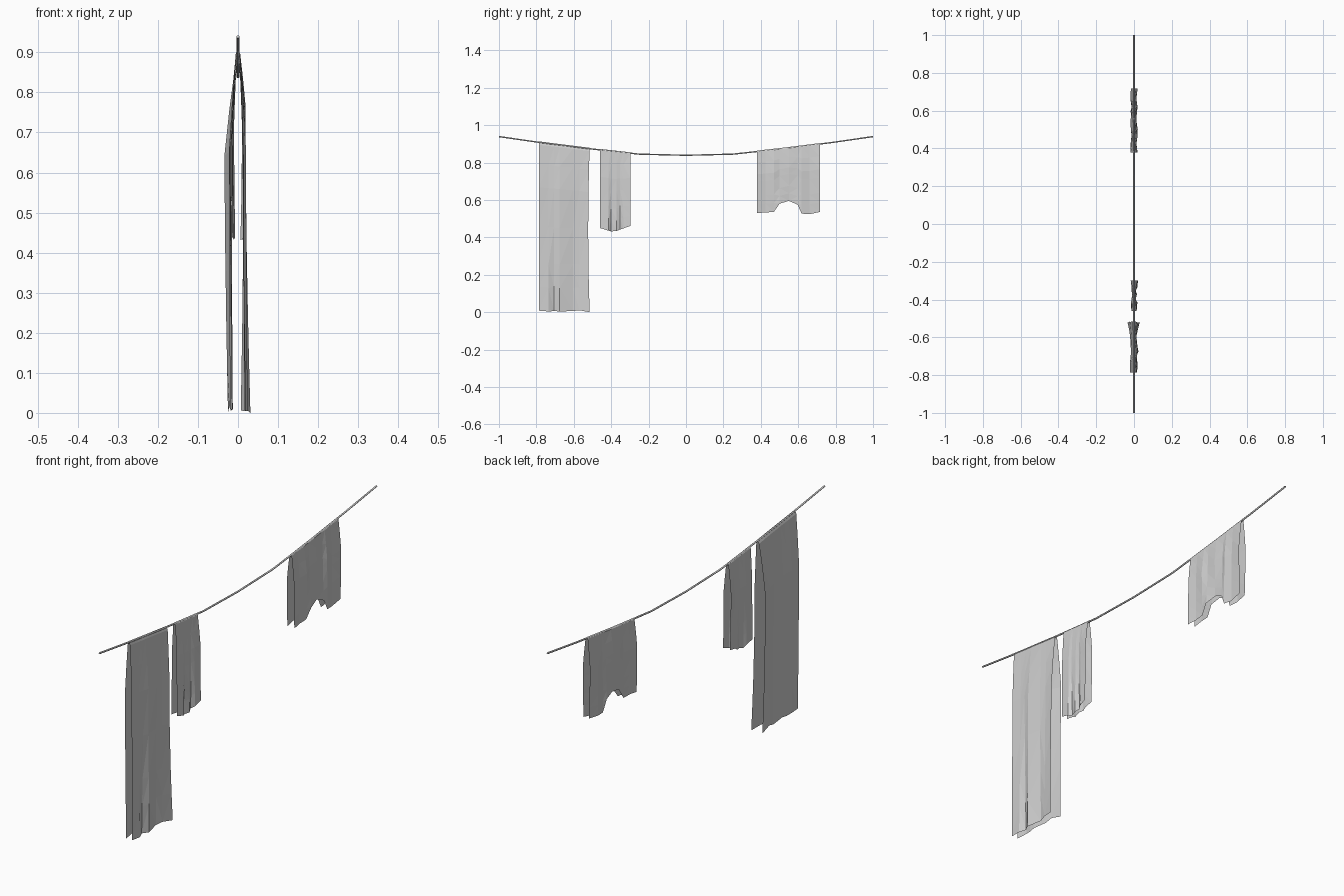
import bpy
import bmesh

old = bpy.data.objects.get("Cube")
if old:
    bpy.data.objects.remove(old, do_unlink=True)


def material(name, value):
    mat = bpy.data.materials.new(name)
    mat.use_nodes = True
    colour = (value, value, value, 1)
    mat.diffuse_color = colour
    mat.node_tree.nodes["Principled BSDF"].inputs["Base Color"].default_value = colour
    return mat


GREY = material("light_grey", 0.62)
RADIUS = 0.004

# Sagging line, one half of the symmetric profile: distance along y, height
HALF = [(0, 0.839), (0.25, 0.845), (0.38, 0.859), (0.515, 0.874), (0.785, 0.908), (1, 0.939)]
LINE = [(-y, z) for y, z in reversed(HALF[1:])] + HALF


def line_height(y):
    for (ya, za), (yb, zb) in zip(LINE, LINE[1:]):
        if y <= yb:
            return za + (zb - za) * (y - ya) / (yb - ya)
    return LINE[-1][1]


def make_line():
    curve = bpy.data.curves.new("clothes_line", "CURVE")
    curve.dimensions = "3D"
    curve.bevel_depth = RADIUS
    curve.bevel_resolution = 1
    curve.use_fill_caps = True
    spline = curve.splines.new("POLY")
    spline.points.add(len(LINE) - 1)
    for point, (y, z) in zip(spline.points, LINE):
        point.co = (0, y, z, 1)
    curve.materials.append(GREY)
    obj = bpy.data.objects.new("clothes_line", curve)
    bpy.context.collection.objects.link(obj)


def make_cloth(name, columns, knee, pinch=0.0):
    """Each column: y, hem height, then (middle, hem) offsets for the +x and -x sides.
    The sheet runs from one hem up over the line and down to the other."""
    steps = [0.02, knee * 0.5, knee, 0.5, 0.72, 0.86, 1]
    path = [(1, s) for s in reversed(steps)] + [(0, 0)] + [(-1, s) for s in steps]
    bm = bmesh.new()
    rows = []
    for side, s in path:
        row = []
        for j, (y, hem, left, right) in enumerate(columns):
            middle, low = left if side > 0 else right
            if s <= knee:
                x = RADIUS + (middle - RADIUS) * (s / knee) ** 0.8
            else:
                x = middle + (low - middle) * ((s - knee) / (1 - knee)) ** 1.5
            top = line_height(y) + RADIUS + 0.001
            shift = -pinch * 4 * s * (1 - s) if j == len(columns) - 1 else 0
            lift = 0.006 * (j % 2) if side < 0 and s == 1 else 0
            row.append(bm.verts.new((side * x, y + shift, top + (hem + lift - top) * s)))
        rows.append(row)
    for low_row, high_row in zip(rows, rows[1:]):
        for j in range(len(columns) - 1):
            bm.faces.new((low_row[j], low_row[j + 1], high_row[j + 1], high_row[j]))
    bmesh.ops.triangulate(bm, faces=bm.faces[:])
    mesh = bpy.data.meshes.new(name)
    bm.to_mesh(mesh)
    bm.free()
    mesh.materials.append(GREY)
    obj = bpy.data.objects.new(name, mesh)
    bpy.context.collection.objects.link(obj)


make_line()

# Long towel with pleats at the hem
make_cloth("long_towel", [
    (-0.787, 0.008, (0.014, 0.016), (0.020, 0.014)),
    (-0.735, 0.004, (0.013, 0.020), (0.022, 0.020)),
    (-0.705, 0.006, (0.015, 0.007), (0.018, 0.015)),
    (-0.675, 0.004, (0.020, 0.024), (0.016, 0.013)),
    (-0.605, 0.006, (0.014, 0.008), (0.020, 0.018)),
    (-0.570, 0.010, (0.013, 0.018), (0.024, 0.022)),
    (-0.515, 0.000, (0.019, 0.031), (0.034, 0.025)),
], 0.27, 0.008)

# Small towel with two deep creases
make_cloth("small_towel", [
    (-0.460, 0.450, (0.012, 0.014), (0.012, 0.014)),
    (-0.415, 0.436, (0.014, 0.018), (0.015, 0.016)),
    (-0.400, 0.432, (0.011, 0.006), (0.013, 0.010)),
    (-0.372, 0.434, (0.012, 0.016), (0.010, 0.007)),
    (-0.352, 0.442, (0.010, 0.007), (0.011, 0.014)),
    (-0.335, 0.448, (0.014, 0.018), (0.012, 0.013)),
    (-0.298, 0.461, (0.019, 0.021), (0.018, 0.014)),
], 0.35)

# Shorts with two legs and a raised middle hem
make_cloth("shorts", [
    (0.379, 0.530, (0.017, 0.019), (0.019, 0.016)),
    (0.425, 0.533, (0.013, 0.013), (0.016, 0.018)),
    (0.470, 0.536, (0.019, 0.015), (0.013, 0.013)),
    (0.500, 0.580, (0.011, 0.020), (0.017, 0.010)),
    (0.550, 0.595, (0.014, 0.012), (0.018, 0.012)),
    (0.597, 0.575, (0.010, 0.016), (0.013, 0.018)),
    (0.618, 0.527, (0.018, 0.019), (0.012, 0.013)),
    (0.660, 0.524, (0.012, 0.013), (0.018, 0.019)),
    (0.717, 0.536, (0.019, 0.016), (0.017, 0.012)),
], 0.38)
